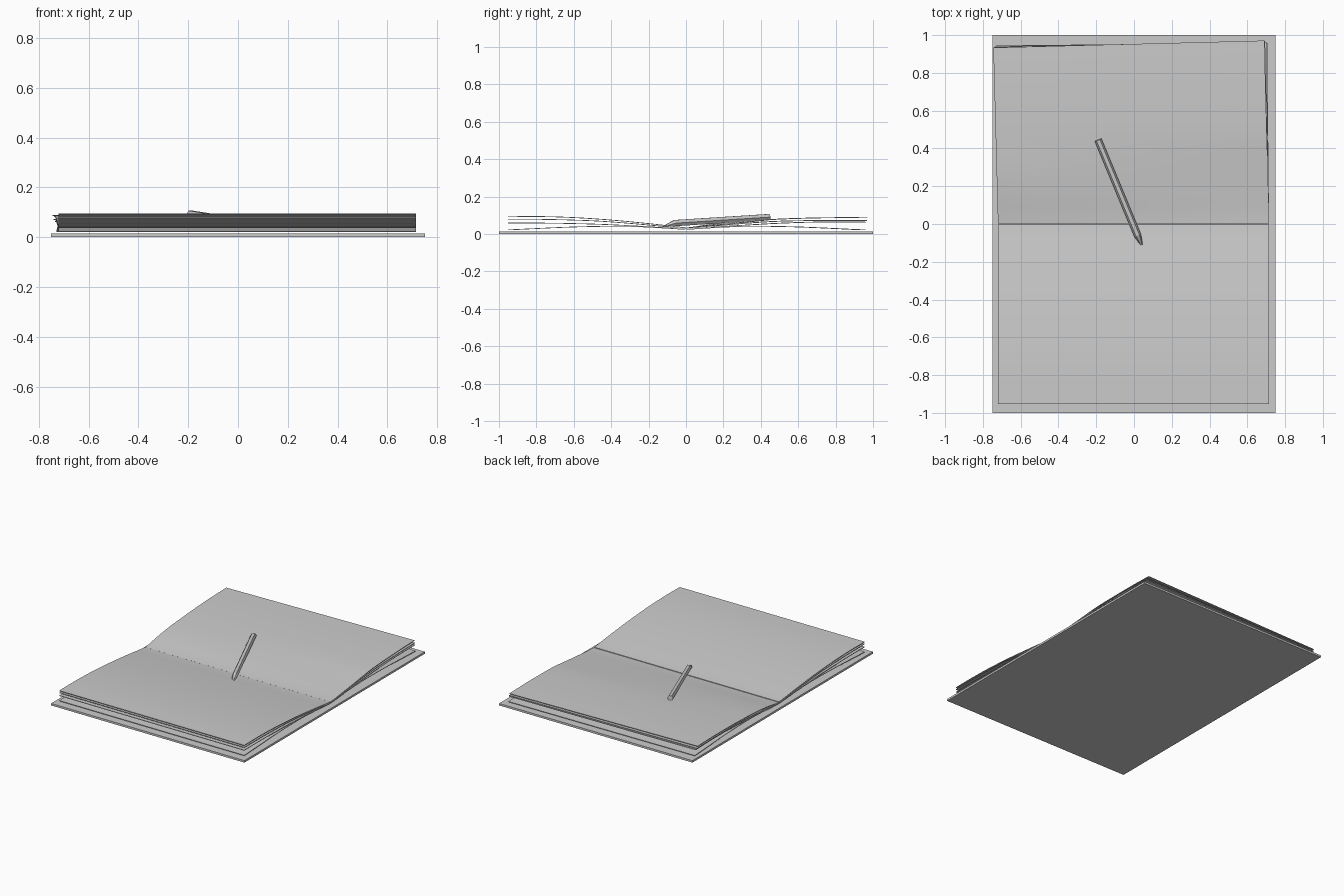
import bpy, bmesh, math
from mathutils import Vector

if "Cube" in bpy.data.objects:
    bpy.data.objects.remove(bpy.data.objects["Cube"])


def add_object(name, bm):
    bmesh.ops.recalc_face_normals(bm, faces=bm.faces)
    me = bpy.data.meshes.new(name)
    bm.to_mesh(me)
    bm.free()
    ob = bpy.data.objects.new(name, me)
    bpy.context.collection.objects.link(ob)
    return ob


def smooth(ob):
    bpy.ops.object.select_all(action='DESELECT')
    ob.select_set(True)
    bpy.context.view_layer.objects.active = ob
    bpy.ops.object.shade_smooth_by_angle(angle=math.radians(30))


def curve(pts, t):
    # smooth interpolation through evenly spaced heights
    f = t * (len(pts) - 1)
    i = min(int(f), len(pts) - 2)
    u = f - i
    p0, p1, p2 = pts[max(i - 1, 0)], pts[i], pts[i + 1]
    p3 = pts[min(i + 2, len(pts) - 1)]
    return 0.5 * (2 * p1 + (p2 - p0) * u + (2 * p0 - 5 * p1 + 4 * p2 - p3) * u * u
                  + (3 * p1 - p0 - 3 * p2 + p3) * u ** 3)


def page(name, heights, side, turn=0.0, twist=0.0, thick=0.004, nx=8, ny=24):
    # one curved leaf running from the crease to the outer edge
    x0, x1, depth = -0.72, 0.715, 0.95
    bm = bmesh.new()
    layers = []
    for dz in (0, -thick):
        rows = []
        for j in range(ny + 1):
            t = j / ny
            row = []
            for i in range(nx + 1):
                s = i / nx
                x, y = x0 + (x1 - x0) * s, t * depth
                z = curve(heights, t) + dz
                z += twist * (1 - 2 * s) * math.sin(math.pi * min(t * 2.2, 1))
                rx = x - y * turn
                ry = side * (y + 0.002) + (x - x0 - 0.7) * turn * t
                row.append(bm.verts.new((rx, ry, z)))
            rows.append(row)
        layers.append(rows)
    for rows in layers:
        for j in range(ny):
            for i in range(nx):
                bm.faces.new((rows[j][i], rows[j][i + 1], rows[j + 1][i + 1], rows[j + 1][i]))
    a, b = layers
    rim = ([(0, i) for i in range(nx)] + [(j, nx) for j in range(ny)]
           + [(ny, i) for i in range(nx, 0, -1)] + [(j, 0) for j in range(ny, 0, -1)])
    for (j, i), (m, n) in zip(rim, rim[1:] + rim[:1]):
        bm.faces.new((a[j][i], a[m][n], b[m][n], b[j][i]))
    smooth(add_object(name, bm))


# cover board
bm = bmesh.new()
bmesh.ops.create_cube(bm, size=1)
bmesh.ops.scale(bm, vec=(1.5, 2.0, 0.014), verts=bm.verts)
bmesh.ops.translate(bm, vec=(0, 0, 0.007), verts=bm.verts)
add_object("cover", bm)

# lowest leaves arch down to the cover at their outer edges
low = [0.027, 0.036, 0.043, 0.042, 0.038, 0.031, 0.024]
page("bottom_front_page", low, -1)
page("bottom_back_page", low, 1, 0.01)

# raised leaves, front side then back side
page("front_page_1", [0.029, 0.038, 0.047, 0.054, 0.058, 0.060, 0.060], -1)
page("front_page_2", [0.032, 0.046, 0.060, 0.071, 0.077, 0.080, 0.080], -1)
page("front_page_3", [0.036, 0.053, 0.069, 0.082, 0.091, 0.095, 0.094], -1)
page("back_page_1", [0.029, 0.039, 0.049, 0.058, 0.064, 0.066, 0.065], 1, 0.015)
page("back_page_2", [0.031, 0.045, 0.059, 0.069, 0.073, 0.074, 0.074], 1, 0.022)
page("back_page_3", [0.034, 0.052, 0.068, 0.080, 0.086, 0.089, 0.089], 1, 0.026, 0.005)

# pencil: hexagonal barrel with a sharpened tip
tail, tip = Vector((-0.19, 0.445, 0.090)), Vector((0.046, -0.125, 0.038))
axis = (tip - tail).normalized()
neck = tip - axis * 0.07 + Vector((0, 0, 0.014))
side = axis.cross(Vector((0, 0, 1))).normalized()
up = side.cross(axis)
bm = bmesh.new()
rings = []
for c, r in ((tail, 0.019), (neck, 0.019), (tip, 0.003)):
    rings.append([bm.verts.new(c + r * (side * math.cos(k * math.pi / 3)
                                        + up * math.sin(k * math.pi / 3))) for k in range(6)])
for p, q in zip(rings, rings[1:]):
    for k in range(6):
        bm.faces.new((p[k], p[(k + 1) % 6], q[(k + 1) % 6], q[k]))
bm.faces.new(rings[0])
bm.faces.new(rings[-1])
add_object("pencil", bm)
